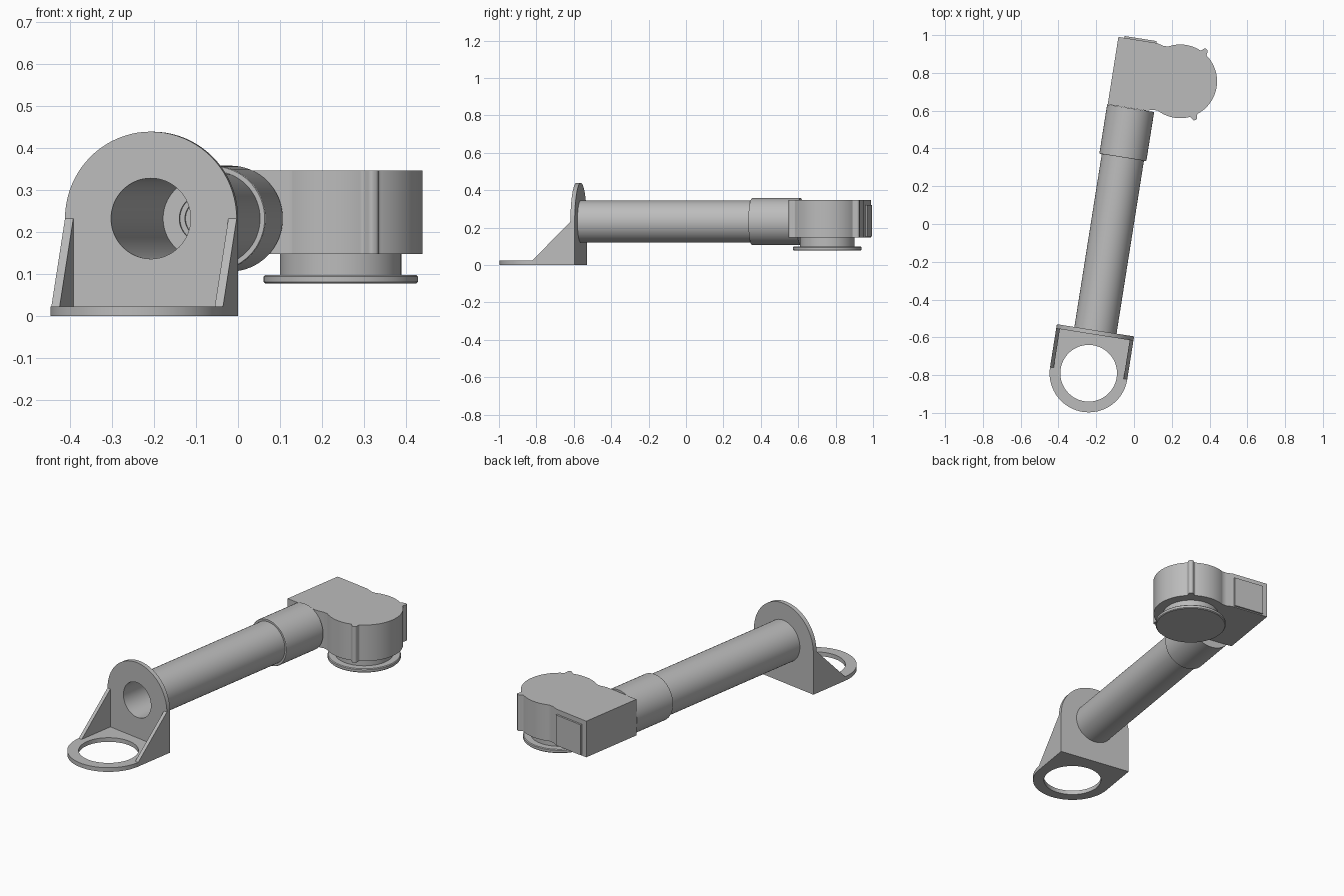
import bpy, bmesh
from math import sin, cos, pi, radians, exp
from mathutils import Matrix

cube = bpy.data.objects.get("Cube")
if cube:
    bpy.data.objects.remove(cube, do_unlink=True)

GREY = (0.5, 0.5, 0.5, 1)
mat = bpy.data.materials.new("plain_grey")
mat.use_nodes = True
mat.diffuse_color = GREY
mat.node_tree.nodes["Principled BSDF"].inputs["Base Color"].default_value = GREY

# The whole arm runs along local +y, then is turned about the base ring centre
PLACE = Matrix.Translation((-0.24, -0.79, 0)) @ Matrix.Rotation(radians(-9), 4, 'Z')
FLAT = Matrix.Identity(4)                                                # (x, y) -> (x, y)
UPRIGHT = Matrix.Rotation(pi / 2, 4, 'X')                                # (x, y) -> (x, z)
SIDE = Matrix(((0, 0, 1, 0), (1, 0, 0, 0), (0, 1, 0, 0), (0, 0, 0, 1)))  # (x, y) -> (y, z)
AXIS_Z = 0.232
HEAD = (0.237, 1.602)


def finish(obj):
    bm = bmesh.new()
    bm.from_mesh(obj.data)
    bmesh.ops.remove_doubles(bm, verts=bm.verts, dist=1e-5)
    bmesh.ops.recalc_face_normals(bm, faces=bm.faces)
    bm.to_mesh(obj.data)
    bm.free()
    obj.data.materials.clear()
    obj.data.materials.append(mat)
    bpy.ops.object.select_all(action='DESELECT')
    obj.select_set(True)
    bpy.context.view_layer.objects.active = obj
    bpy.ops.object.shade_smooth_by_angle(angle=radians(30))


def arc(cx, cy, r, start, end, n):
    steps = [radians(start + (end - start) * i / n) for i in range(n + 1)]
    return [(cx + r * cos(t), cy + r * sin(t)) for t in steps]


def circle(cx, cy, r, n=64):
    return arc(cx, cy, r, 0, 360, n)[:-1]


def slab(name, outlines, depth, frame, offset):
    """Extrude an outline with optional holes; offset is the slab centre."""
    curve = bpy.data.curves.new(name, 'CURVE')
    curve.dimensions = '2D'
    curve.fill_mode = 'BOTH'
    curve.extrude = depth / 2
    for pts in outlines:
        spline = curve.splines.new('POLY')
        spline.points.add(len(pts) - 1)
        for p, (x, y) in zip(spline.points, pts):
            p.co = (x, y, 0, 1)
        spline.use_cyclic_u = True
    temp = bpy.data.objects.new(name + "_outline", curve)
    bpy.context.collection.objects.link(temp)
    graph = bpy.context.evaluated_depsgraph_get()
    mesh = bpy.data.meshes.new_from_object(temp.evaluated_get(graph))
    bpy.data.objects.remove(temp, do_unlink=True)
    mesh.transform(PLACE @ Matrix.Translation(offset) @ frame)
    obj = bpy.data.objects.new(name, mesh)
    bpy.context.collection.objects.link(obj)
    finish(obj)
    return obj


def lathe(name, profile, frame, n=64):
    """Revolve (radius, height) points about z."""
    bm = bmesh.new()
    vs = [bm.verts.new((r, 0, h)) for r, h in profile]
    es = [bm.edges.new(pair) for pair in zip(vs, vs[1:])]
    bmesh.ops.spin(bm, geom=vs + es, cent=(0, 0, 0), axis=(0, 0, 1),
                   angle=2 * pi, steps=n, use_merge=True)
    mesh = bpy.data.meshes.new(name)
    bm.to_mesh(mesh)
    bm.free()
    mesh.transform(PLACE @ frame)
    obj = bpy.data.objects.new(name, mesh)
    bpy.context.collection.objects.link(obj)
    finish(obj)
    return obj


# Mounting bracket: ring base, upright plate and two gussets
W, T, BACK = 0.207, 0.023, 0.23
slab("bracket_base", [arc(0, 0, W, 180, 360, 40) + [(W, BACK), (-W, BACK)],
                      circle(0, 0, 0.15)], T, FLAT, (0, 0, T / 2))
slab("bracket_plate", [arc(0, AXIS_Z, W, 0, 180, 40) + [(-W, 0), (W, 0)],
                       circle(0, AXIS_Z, 0.096)], T, UPRIGHT, (0, BACK - T / 2, 0))
for side, label in ((1, "left"), (-1, "right")):
    slab(label + "_gusset", [[(0, T), (BACK - T, T), (BACK - T, AXIS_Z)]],
         0.02, SIDE, (side * (W - 0.01), 0, 0))

# Hollow tube closed inside by a stepped plug, and the sleeve over its end
ALONG = Matrix.Translation((0, 0, AXIS_Z)) @ Matrix.Rotation(-pi / 2, 4, 'X')
lathe("main_tube", [(0, 1.02), (0.045, 1.02), (0.045, 1.01), (0.057, 1.01), (0.057, 1.0),
                    (0.096, 1.0), (0.096, 0.209), (0.113, 0.209), (0.113, 1.2),
                    (0, 1.2)], ALONG)
lathe("sleeve", [(0.113, 1.157), (0.124, 1.157), (0.126, 1.16), (0.126, 1.42),
                 (0, 1.42)], ALONG)

# Elbow head: square block flowing into a round housing with two small ribs
outline = []
for i in range(237):
    deg = i - 118
    r = 0.195 + 0.025 * exp(-((abs(deg) - 59.5) / 4.5) ** 4)
    outline.append((HEAD[0] + r * cos(radians(deg)), HEAD[1] + r * sin(radians(deg))))
corner = [(0.12, 0.171), (0.085, 0.181), (-0.123, 0.181)]
outline += [(x, HEAD[1] + y) for x, y in corner]
outline += [(x, HEAD[1] - y) for x, y in reversed(corner)]
slab("elbow_head", [outline], 0.2, FLAT, (0, 0, 0.247))

# Cover on the back of the block
slab("back_cover", [[(-0.092, 0.152), (0.08, 0.152), (0.08, 0.32), (-0.092, 0.32)]],
     0.012, UPRIGHT, (0, 1.787, 0))

# Output neck and flange below the head
lathe("output_flange", [(0, 0.077), (0.18, 0.077), (0.184, 0.081), (0.184, 0.094),
                        (0.18, 0.098), (0.145, 0.098), (0.145, 0.15), (0, 0.15)],
      Matrix.Translation((HEAD[0], HEAD[1], 0)))
